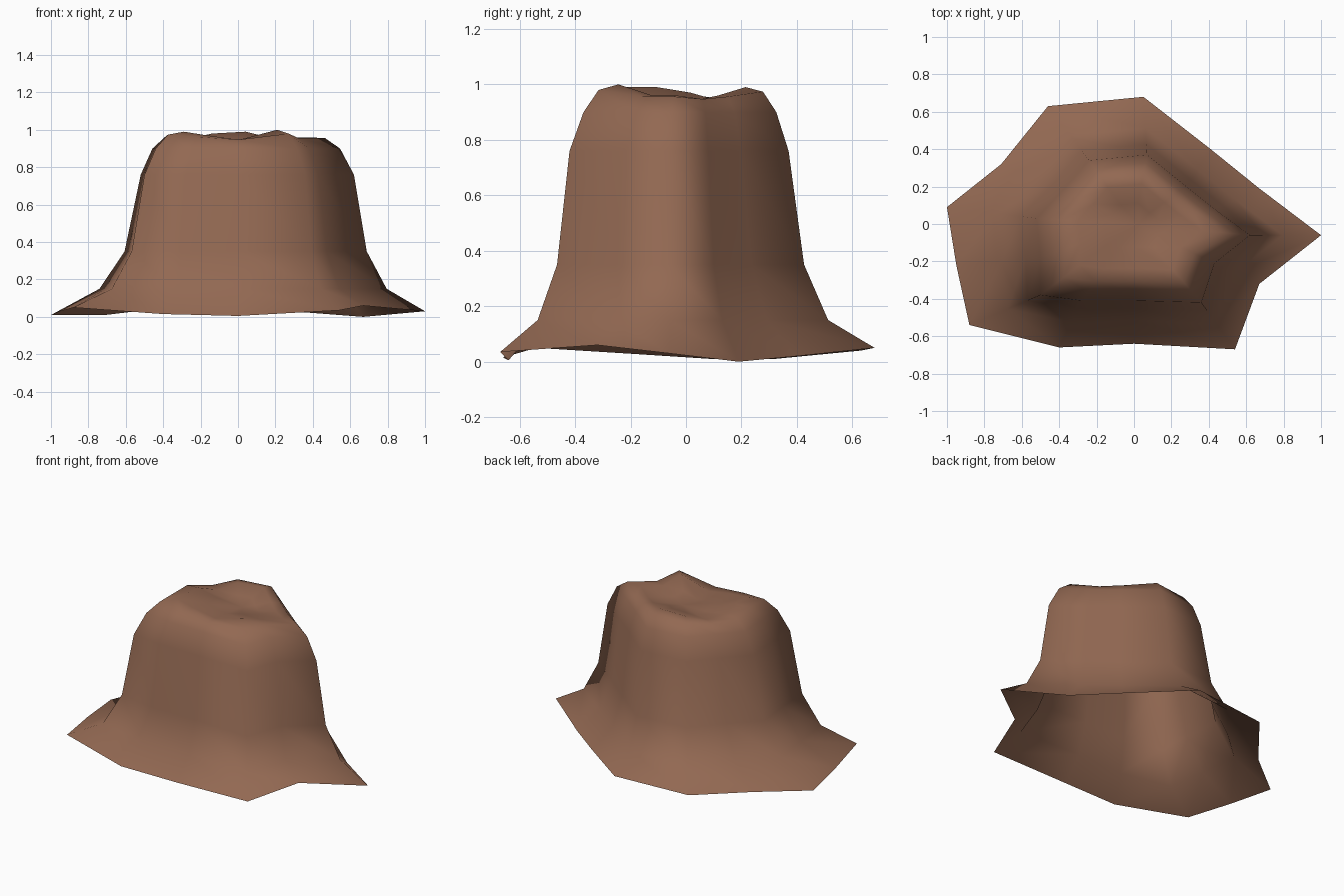
import bpy
import bmesh
from mathutils import Vector

cube = bpy.data.objects.get("Cube")
if cube:
    bpy.data.objects.remove(cube, do_unlink=True)


def make_material(name, colour):
    material = bpy.data.materials.new(name)
    material.use_nodes = True
    material.diffuse_color = colour
    shader = material.node_tree.nodes["Principled BSDF"]
    shader.inputs["Base Color"].default_value = colour
    shader.inputs["Roughness"].default_value = 0.9
    return material


def blend(start, end, amount):
    return [a.lerp(b, amount) for a, b in zip(start, end)]


# Wavy brim edge, running round the hat
brim_edge = [Vector(p) for p in (
    (-1, .09, .01), (-.71, .32, .01), (-.46, .63, .04), (.05, .68, .05),
    (.41, .4, .02), (.67, .19, 0), (1, -.06, .03), (.67, -.32, .06),
    (.54, -.67, .035), (0, -.64, .005), (-.4, -.66, .015),
    (-.88, -.54, .05), (-.95, -.22, .03))]

# Crown outline where the wall meets the shoulder
crown_outline = [Vector((x, y, .76)) for x, y in (
    (-.52, .03), (-.38, .18), (-.24, .34), (.07, .37), (.28, .2),
    (.43, .08), (.62, -.06), (.43, -.21), (.36, -.42), (0, -.41),
    (-.28, -.41), (-.5, -.38), (-.5, -.18))]

# Heights of the uneven, pinched rim on top
rim_heights = (.97, .945, .98, .99, .96, .945, .96, .96, 1, .945,
               .97, .99, .99)


def flat_ring(ring, height):
    return [Vector((p.x, p.y, height)) for p in ring]


def scaled_ring(scale, heights):
    return [Vector((p.x * scale, p.y * scale, z))
            for p, z in zip(crown_outline, heights)]


count = len(brim_edge)
flare = flat_ring(blend(brim_edge, crown_outline, .54), .15)
wall_foot = flat_ring(blend(brim_edge, crown_outline, .82), .35)
shoulder = scaled_ring(.88, [.9] * count)
upper_shoulder = scaled_ring(.75, [z * .6 + .38 for z in rim_heights])
rim = scaled_ring(.58, rim_heights)
dish = scaled_ring(.3, [z * .5 + .46 for z in rim_heights])
rings = [brim_edge, flare, wall_foot, crown_outline,
         shoulder, upper_shoulder, rim, dish]

# Skin the rings into one open shell, closed by a dented top
mesh = bpy.data.meshes.new("hat")
bm = bmesh.new()
loops = [[bm.verts.new(p) for p in ring] for ring in rings]
for lower, upper in zip(loops, loops[1:]):
    for i in range(count):
        j = (i + 1) % count
        bm.faces.new((lower[i], lower[j], upper[j], upper[i]))
centre = bm.verts.new((.03, 0, .935))
for i in range(count):
    bm.faces.new((loops[-1][i], loops[-1][(i + 1) % count], centre))
bmesh.ops.recalc_face_normals(bm, faces=bm.faces)
# Outer side faces up and out
bm.normal_update()
if centre.normal.z < 0:
    bmesh.ops.reverse_faces(bm, faces=bm.faces)
for face in bm.faces:
    face.smooth = True
bm.to_mesh(mesh)
bm.free()

mesh.materials.append(make_material("brown felt", (.29, .14, .085, 1)))
hat = bpy.data.objects.new("hat", mesh)
bpy.context.collection.objects.link(hat)
